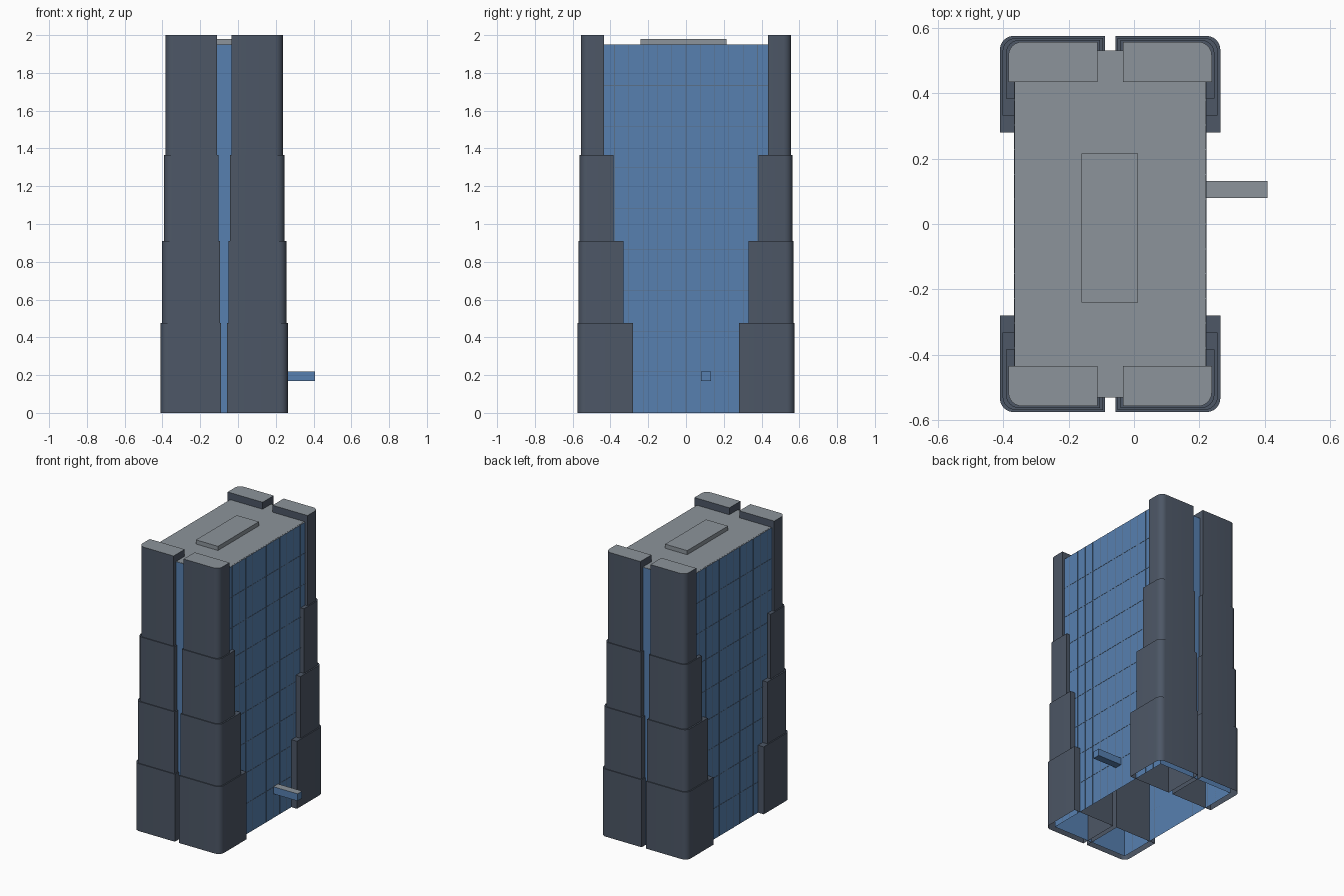
import bpy, bmesh, math

if "Cube" in bpy.data.objects:
    bpy.data.objects.remove(bpy.data.objects["Cube"])


def material(name, rgb):
    m = bpy.data.materials.new(name)
    m.use_nodes = True
    m.diffuse_color = (*rgb, 1)
    m.node_tree.nodes["Principled BSDF"].inputs["Base Color"].default_value = (*rgb, 1)
    return m


GLASS = material("blue glass", (0.095, 0.216, 0.434))
SLATE = material("dark slate", (0.074, 0.095, 0.133))
ROOF = material("roof grey", (0.262, 0.296, 0.328))
MULLION = material("mullion grey", (0.10, 0.16, 0.25))

CX = -0.073               # centre line of the tower
HX, HY, ROOF_Z = 0.293, 0.53, 1.95


def finish(name, bm, mats, smooth=False):
    mesh = bpy.data.meshes.new(name)
    bm.to_mesh(mesh)
    bm.free()
    for m in mats:
        mesh.materials.append(m)
    obj = bpy.data.objects.new(name, mesh)
    bpy.context.collection.objects.link(obj)
    if smooth:
        bpy.ops.object.select_all(action="DESELECT")
        obj.select_set(True)
        bpy.context.view_layer.objects.active = obj
        bpy.ops.object.shade_smooth_by_angle(angle=math.radians(35))
    return obj


def prism(bm, outline, z0, z1, top=0, bottom=False):
    """Extrude a counter-clockwise outline; the cap takes material index top."""
    low = [bm.verts.new((x, y, z0)) for x, y in outline]
    high = [bm.verts.new((x, y, z1)) for x, y in outline]
    n = len(outline)
    for i in range(n):
        j = (i + 1) % n
        bm.faces.new((low[i], low[j], high[j], high[i]))
    bm.faces.new(high).material_index = top
    if bottom:
        bm.faces.new(low[::-1])


def rect(x0, x1, y0, y1):
    return [(x0, y0), (x1, y0), (x1, y1), (x0, y1)]


def block(name, bounds, z0, z1, mats, top=0, bottom=False):
    bm = bmesh.new()
    prism(bm, rect(*bounds), z0, z1, top, bottom)
    return finish(name, bm, mats)


# Glass core with grey roof, open underneath
block("glass_core", (CX - HX, CX + HX, -HY, HY), 0, ROOF_Z, [GLASS, ROOF], top=1)
block("roof_slab", (CX - HX + 0.006, CX + HX - 0.006, -HY + 0.004, HY - 0.004),
      ROOF_Z, ROOF_Z + 0.001, [ROOF])
block("roof_plant_room", (-0.16, 0.012, -0.24, 0.215), ROOF_Z, 1.98, [ROOF])

# Entrance canopy beam
block("entrance_beam", (CX + HX, 0.408, 0.08, 0.132), 0.17, 0.22,
      [GLASS, ROOF], top=1, bottom=True)

# Thin mullions and floor bands on the long glass faces
bm = bmesh.new()
FLOORS, BAYS, W, D = 9, 14, 0.0015, 0.0015
for side in (-1, 1):
    a, b = sorted((CX + side * HX, CX + side * (HX + D)))
    for i in range(1, FLOORS):
        z = ROOF_Z * i / FLOORS
        prism(bm, rect(a, b, -HY, HY), z - W, z + W, bottom=True)
    for i in range(1, BAYS):
        y = -HY + 2 * HY * i / BAYS
        prism(bm, rect(a, b, y - W, y + W), 0, ROOF_Z)
finish("facade_mullions", bm, [MULLION])

# Stepped corner piers: bottom, top, gap half-width, outer x, inner y, outer y
TIERS = [
    (0.0, 0.475, 0.016, 0.337, 0.28, 0.575),
    (0.475, 0.91, 0.022, 0.329, 0.331, 0.569),
    (0.91, 1.365, 0.031, 0.319, 0.383, 0.563),
    (1.365, 2.0, 0.039, 0.311, 0.434, 0.557),
]
RADIUS, STEPS = 0.042, 6


def pier_outline(gap, outer_x, inner_y, outer_y, sx, sy):
    pts = [(gap, inner_y), (outer_x, inner_y)]
    for i in range(STEPS + 1):
        t = math.pi / 2 * i / STEPS
        pts.append((outer_x - RADIUS + RADIUS * math.cos(t),
                    outer_y - RADIUS + RADIUS * math.sin(t)))
    pts.append((gap, outer_y))
    pts = [(CX + sx * x, sy * y) for x, y in pts]
    return pts if sx * sy > 0 else pts[::-1]


for sy, depth in ((-1, "front"), (1, "back")):
    for sx, side in ((1, "left"), (-1, "right")):
        bm = bmesh.new()
        for n, (z0, z1, *plan) in enumerate(TIERS):
            is_top = n == len(TIERS) - 1
            prism(bm, pier_outline(*plan, sx, sy), z0, z1, top=int(is_top))
        finish(f"{depth}_{side}_pier", bm, [SLATE, ROOF], smooth=True)
